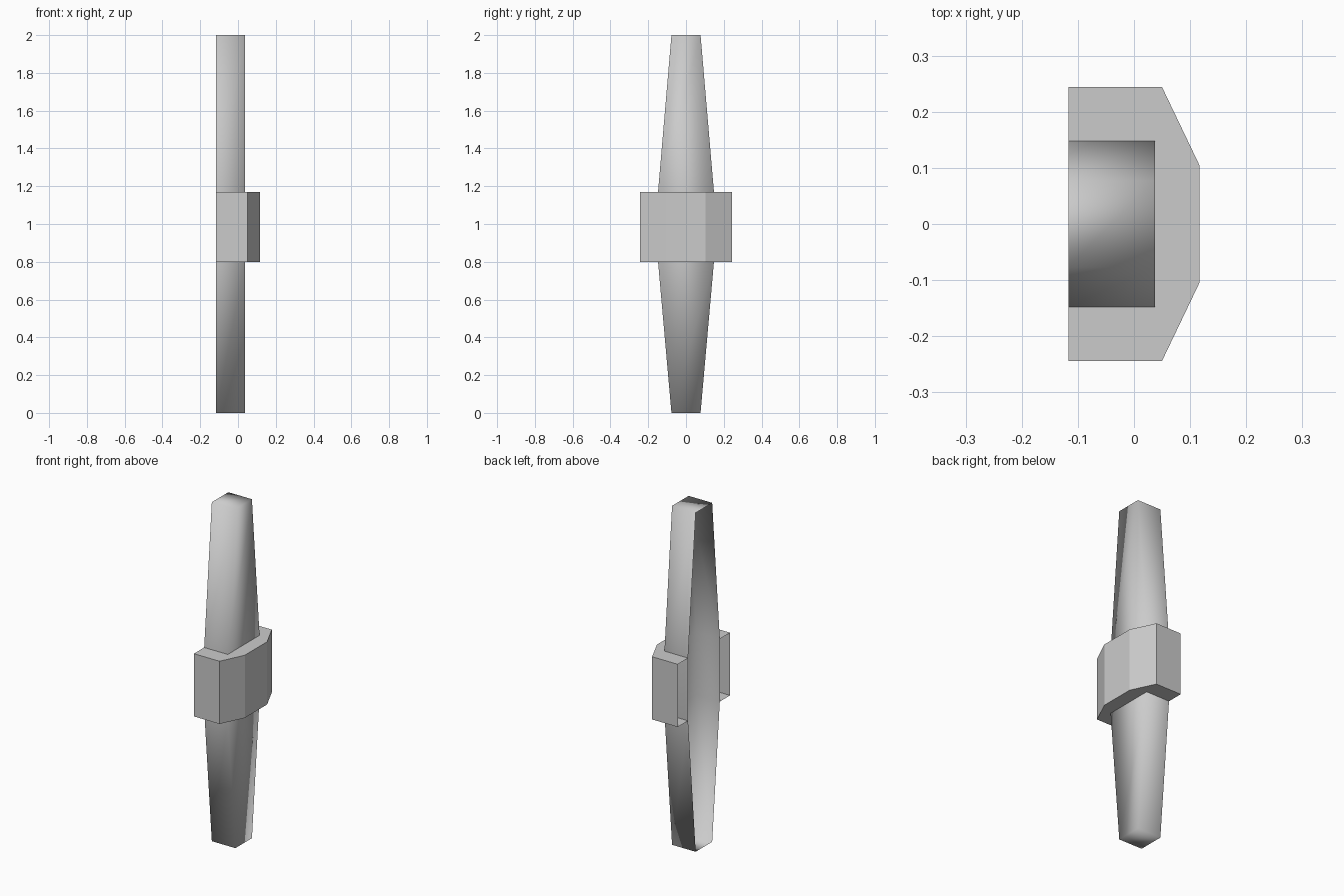
import bpy
import bmesh

if "Cube" in bpy.data.objects:
    bpy.data.objects.remove(bpy.data.objects["Cube"])

BACK = -0.117     # open rear plane
Z_LOW, Z_HIGH = 0.8, 1.17


def channel(w):
    """Open-backed rectangular section of half width w."""
    return [(BACK, -w), (0.037, -w), (0.037, w), (BACK, w)]


def loft(bm, sections):
    """Skin open profiles placed at rising heights; returns vertex rings."""
    rings = [[bm.verts.new((x, y, z)) for x, y in pts] for pts, z in sections]
    for a, b in zip(rings, rings[1:]):
        for i in range(len(a) - 1):
            bm.faces.new((a[i], a[i + 1], b[i + 1], b[i]))
    return rings


def finish(bm, name, smooth):
    mesh = bpy.data.meshes.new(name)
    bm.to_mesh(mesh)
    bm.free()
    for p in mesh.polygons:
        p.use_smooth = smooth
    obj = bpy.data.objects.new(name, mesh)
    bpy.context.collection.objects.link(obj)
    return obj


# Double-tapered shaft, hollow and open at the rear, capped at both ends
bm = bmesh.new()
rings = loft(bm, [(channel(0.077), 0), (channel(0.148), Z_LOW),
                  (channel(0.148), Z_HIGH), (channel(0.077), 2)])
bm.faces.new(rings[0][::-1])
bm.faces.new(rings[-1])
finish(bm, "tapered_shaft", True)

# Chamfered collar, open at the rear, with plates joining it to the shaft
bm = bmesh.new()
outer = [(BACK, -0.244), (0.05, -0.244), (0.117, -0.104),
         (0.117, 0.104), (0.05, 0.244), (BACK, 0.244)]
bottom, top = loft(bm, [(outer, Z_LOW), (outer, Z_HIGH)])
for ring, z, flip in ((bottom, Z_LOW, True), (top, Z_HIGH, False)):
    inner = [bm.verts.new((x, y, z)) for x, y in reversed(channel(0.148))]
    loop = ring + inner
    bm.faces.new(loop[::-1] if flip else loop)
finish(bm, "collar", False)
